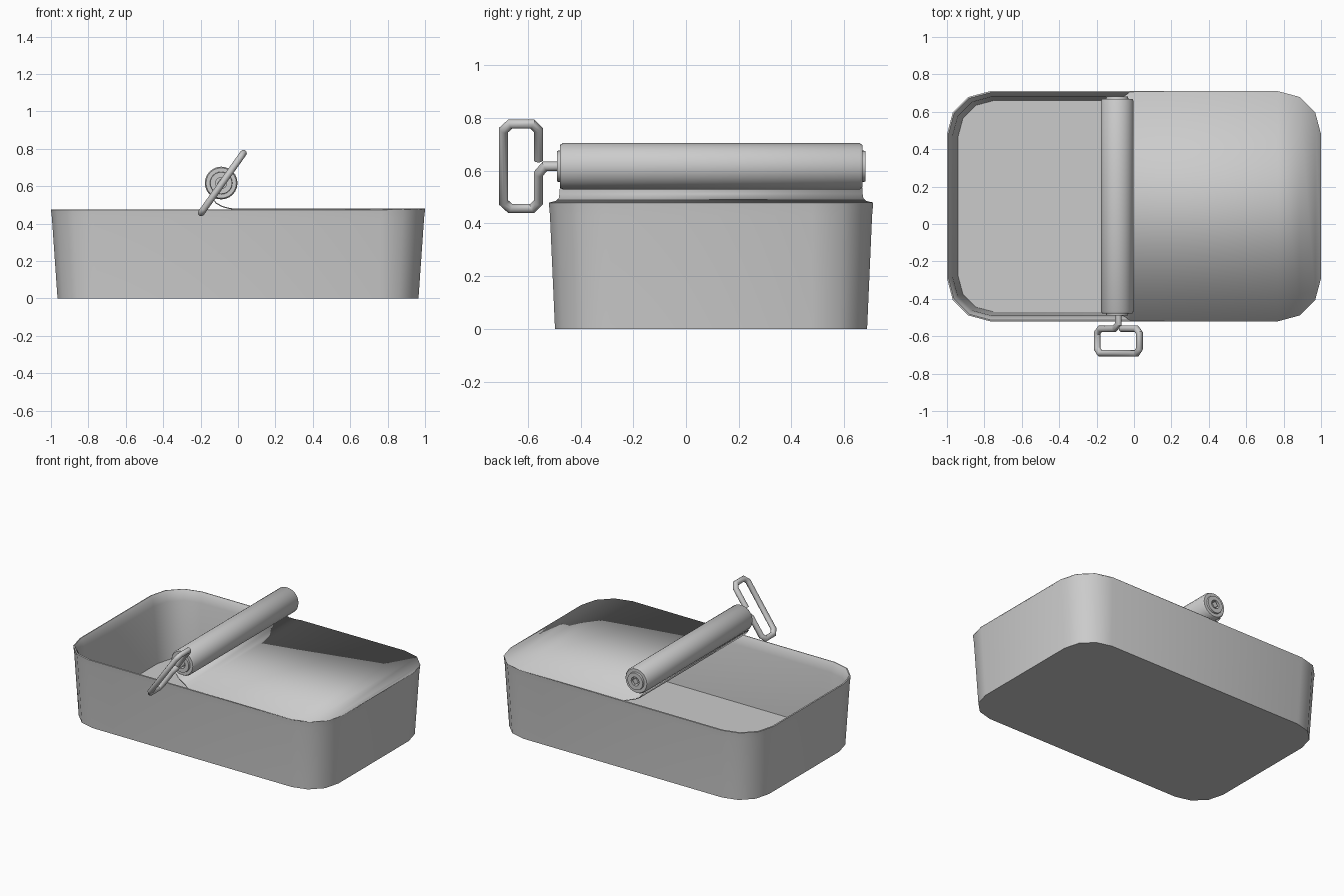
import bpy, bmesh
from math import sin, cos, pi, radians
from mathutils import Vector

if "Cube" in bpy.data.objects:
    bpy.data.objects.remove(bpy.data.objects["Cube"])

CY = 0.095          # centre of the can in y
ROLL = (-0.09, 0.617)  # roll axis x, z


def finish(name, bm, angle=40):
    bmesh.ops.recalc_face_normals(bm, faces=bm.faces)
    me = bpy.data.meshes.new(name)
    bm.to_mesh(me)
    bm.free()
    ob = bpy.data.objects.new(name, me)
    bpy.context.collection.objects.link(ob)
    bpy.ops.object.select_all(action='DESELECT')
    bpy.context.view_layer.objects.active = ob
    ob.select_set(True)
    bpy.ops.object.shade_smooth_by_angle(angle=radians(angle))
    return ob


def rounded_rect(hx, hy, r, z):
    pts = []
    for q, (sx, sy) in enumerate([(1, 1), (-1, 1), (-1, -1), (1, -1)]):
        for i in range(4):
            a = q * pi / 2 + i * pi / 6
            pts.append((sx * (hx - r) + r * cos(a), CY + sy * (hy - r) + r * sin(a), z))
    return pts


def loft(bm, rings):
    vs = [[bm.verts.new(p) for p in ring] for ring in rings]
    for a, b in zip(vs, vs[1:]):
        for i in range(len(a)):
            j = (i + 1) % len(a)
            bm.faces.new((a[i], a[j], b[j], b[i]))
    bm.faces.new(vs[0])
    bm.faces.new(vs[-1])


# open tray with rounded corners, thin rim and inner floor
bm = bmesh.new()
loft(bm, [rounded_rect(*s) for s in [
    (0.965, 0.592, 0.21, 0), (0.995, 0.611, 0.228, 0.43), (1.0, 0.615, 0.23, 0.474),
    (0.992, 0.607, 0.222, 0.476), (0.98, 0.595, 0.215, 0.455), (0.97, 0.585, 0.21, 0.41),
    (0.94, 0.565, 0.19, 0.025)]])
finish("can_tray", bm)

# lid sheet: flat on the right half, curling up into the roll
stations = [(0.77 + 0.23 * cos(i * pi / 6), 0.385 + 0.23 * sin(i * pi / 6), 0.48) for i in range(4)]
stations += [(-0.02, 0.612, 0.48), (-0.05, 0.59, 0.485), (-0.085, 0.578, 0.495),
             (-0.115, 0.575, 0.512), (-0.14, 0.573, 0.545)]
bm = bmesh.new()
prev = None
for x, h, z in stations:
    cur = [bm.verts.new((x, CY + s * h, z)) for s in (-1, 1)]
    if prev:
        bm.faces.new((prev[0], prev[1], cur[1], cur[0]))
    prev = cur
lid = finish("lid_sheet", bm)
if lid.data.polygons[0].normal.z < 0:
    lid.data.flip_normals()
mod = lid.modifiers.new("thickness", 'SOLIDIFY')
mod.thickness = 0.006

# rolled-up part of the lid, with stepped and recessed ends
front_end = [(0.03, -0.46), (0.03, -0.49), (0.058, -0.49), (0.06, -0.478), (0.081, -0.478), (0.0875, -0.468)]
MID = 0.0955
profile = front_end + [(r, 2 * MID - y) for r, y in reversed(front_end)]
bm = bmesh.new()
N = 24
loft(bm, [[(ROLL[0] + r * cos(2 * pi * i / N), y, ROLL[1] + r * sin(2 * pi * i / N))
           for i in range(N)] for r, y in profile])
finish("lid_roll", bm, 35)

# square shaft through the roll
bm = bmesh.new()
loft(bm, [[(ROLL[0] + 0.024 * cos(k * pi / 2 + 0.17), y, ROLL[1] + 0.024 * sin(k * pi / 2 + 0.17))
           for k in range(4)] for y in (-0.485, 0.678)])
finish("key_shaft", bm, 30)

# wire key: path in y and along the tilted direction
tilt = Vector((0.577, 0, 0.816))
path = [(-0.47, 0), (-0.535, 0), (-0.56, -0.035), (-0.56, -0.168), (-0.583, -0.196),
        (-0.667, -0.196), (-0.692, -0.168), (-0.692, 0.168), (-0.667, 0.196),
        (-0.583, 0.196), (-0.56, 0.168), (-0.56, 0.03)]
pts = [Vector((ROLL[0] + 0.006, y, ROLL[1])) + tilt * s for y, s in path]
side = tilt.cross(Vector((0, 1, 0))).normalized()
rings = []
for i, p in enumerate(pts):
    d0 = (p - pts[i - 1]).normalized() if i else None
    d1 = (pts[i + 1] - p).normalized() if i < len(pts) - 1 else None
    d0, d1 = d0 or d1, d1 or d0
    t = (d0 + d1).normalized()
    n = side.cross(t)
    widen = 1 / max(t.dot(d0), 0.5)
    rings.append([p + 0.018 * (side * cos(k * pi / 5) + n * sin(k * pi / 5) * widen) for k in range(10)])
bm = bmesh.new()
loft(bm, rings)
finish("winding_key", bm, 40)
